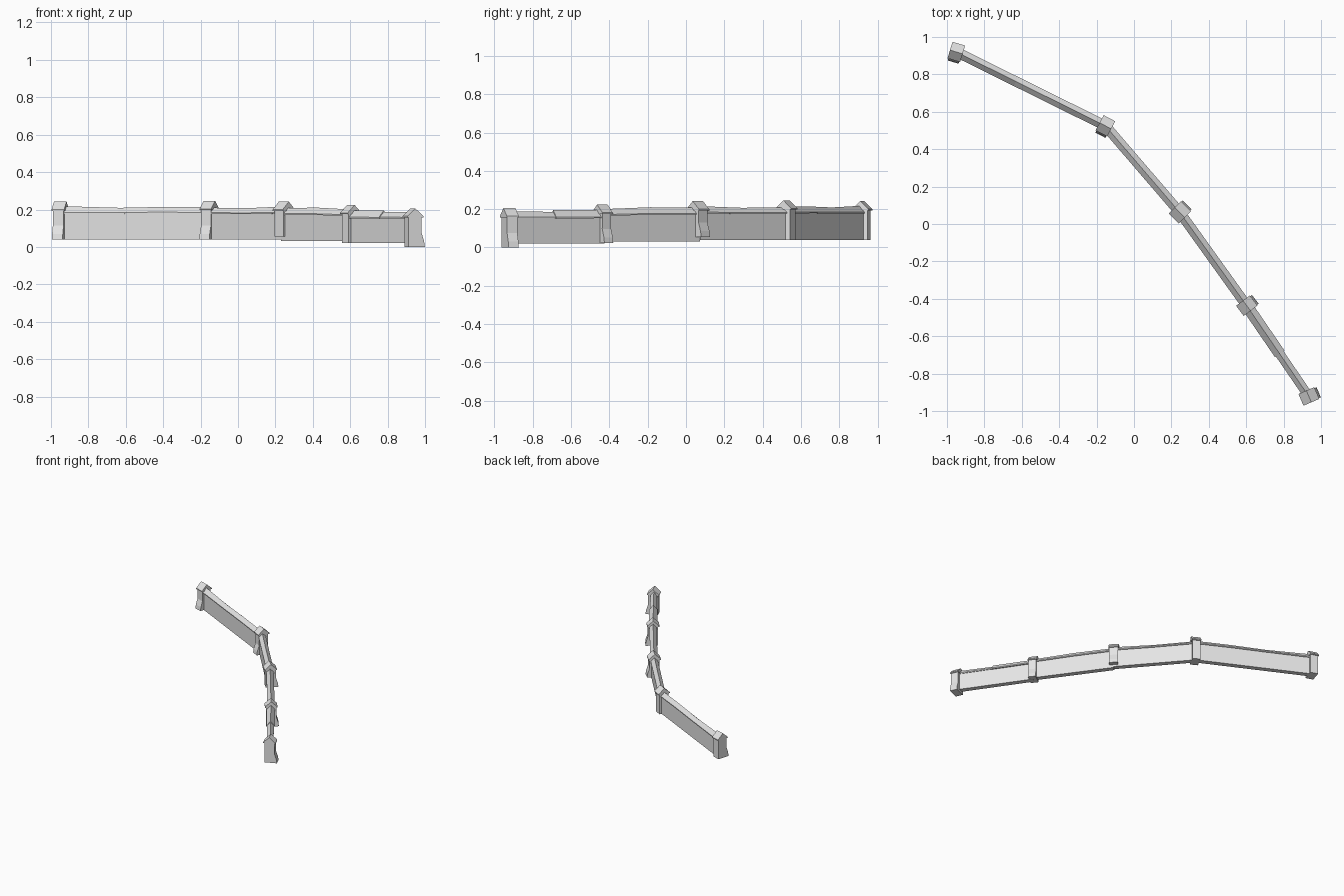
import bpy, bmesh, math
from mathutils import Vector

old = bpy.data.objects.get("Cube")
if old:
    bpy.data.objects.remove(old, do_unlink=True)

stone = bpy.data.materials.new("pale_grey_stone")
stone.use_nodes = True
stone.diffuse_color = (0.78, 0.78, 0.78, 1)
stone.node_tree.nodes["Principled BSDF"].inputs["Base Color"].default_value = (0.78, 0.78, 0.78, 1)


def loft(name, stations):
    """Skin matching rings, given as (centre, across direction, [(offset, z)])."""
    bm = bmesh.new()
    rings = [[bm.verts.new((c.x + n.x * o, c.y + n.y * o, z)) for o, z in profile]
             for c, n, profile in stations]
    for a, b in zip(rings, rings[1:]):
        for i in range(len(a)):
            j = (i + 1) % len(a)
            bm.faces.new((a[i], a[j], b[j], b[i]))
    bm.faces.new(rings[0])
    bm.faces.new(rings[-1])
    bmesh.ops.recalc_face_normals(bm, faces=bm.faces)
    mesh = bpy.data.meshes.new(name)
    bm.to_mesh(mesh)
    bm.free()
    mesh.materials.append(stone)
    obj = bpy.data.objects.new(name, mesh)
    bpy.context.collection.objects.link(obj)


def gable(half, eave, ridge, lip=0.007):
    return [(-half, eave - lip), (half, eave - lip), (half, eave), (0, ridge), (-half, eave)]


def pillar(index, x, y, base, ridge, degrees, side, half_len):
    c = Vector((x, y))
    along = Vector((math.cos(math.radians(degrees)), math.sin(math.radians(degrees))))
    n = Vector((-along.y, along.x)) * side
    eave = ridge - 0.042
    # Shaft with a kicked-out foot on one side
    shaft = [(-0.037, base), (0.057, base), (0.053, base + 0.03), (0.038, base + 0.075),
             (0.039, eave), (0, ridge - 0.006), (-0.037, eave)]
    loft(f"pillar_{index}", [(c + along * s * (half_len - 0.005), n, shaft) for s in (-1, 1)])
    # Gabled capstone
    cap = gable(0.046, eave, ridge)
    loft(f"pillar_cap_{index}", [(c + along * s * half_len, n, cap) for s in (-1, 1)])


def wall(index, start, end, base, stations):
    """Wall run with a gabled coping; stations are (fraction, half width, eave, ridge)."""
    a, b = Vector(start), Vector(end)
    d = (b - a).normalized()
    n = Vector((-d.y, d.x))
    body, coping = [], []
    for t, half, eave, ridge in stations:
        c = a.lerp(b, t)
        body.append((c, n, [(-0.02, base), (0.02, base), (0.02, eave),
                            (0, ridge - 0.008), (-0.02, eave)]))
        coping.append((c, n, gable(half, eave, ridge)))
    loft(f"wall_{index}", body)
    loft(f"wall_coping_{index}", coping)


# Pillars: x, y, base, ridge height, heading, foot side, half length
pillars = [
    (-0.95, 0.92, 0.04, 0.242, -17, -1, 0.035),
    (-0.153, 0.525, 0.04, 0.246, -28, -1, 0.035),
    (0.245, 0.062, 0.055, 0.242, -45, 1, 0.038),
    (0.603, -0.437, 0.022, 0.224, -53, 1, 0.034),
    (0.935, -0.922, 0.0, 0.206, -67, 1, 0.034),
]
for i, p in enumerate(pillars, 1):
    pillar(i, *p)

# Wall runs with slightly uneven copings
spots = [p[:2] for p in pillars]
wall(1, spots[0], spots[1], 0.04,
     [(0, 0.027, 0.184, 0.218), (0.4, 0.027, 0.184, 0.209),
      (0.7, 0.027, 0.186, 0.214), (1, 0.027, 0.184, 0.213)])
wall(2, spots[1], spots[2], 0.04,
     [(0, 0.027, 0.184, 0.21), (0.5, 0.027, 0.182, 0.207), (1, 0.027, 0.185, 0.216)])
wall(3, spots[2], spots[3], 0.032,
     [(0, 0.027, 0.178, 0.208), (0.5, 0.027, 0.178, 0.21), (1, 0.027, 0.172, 0.2)])
joint = Vector(spots[3]).lerp(Vector(spots[4]), 0.53)
wall(4, spots[3], joint, 0.021, [(0, 0.031, 0.16, 0.196), (1, 0.031, 0.158, 0.195)])
wall(5, joint, spots[4], 0.021, [(0, 0.025, 0.16, 0.186), (1, 0.025, 0.158, 0.188)])
